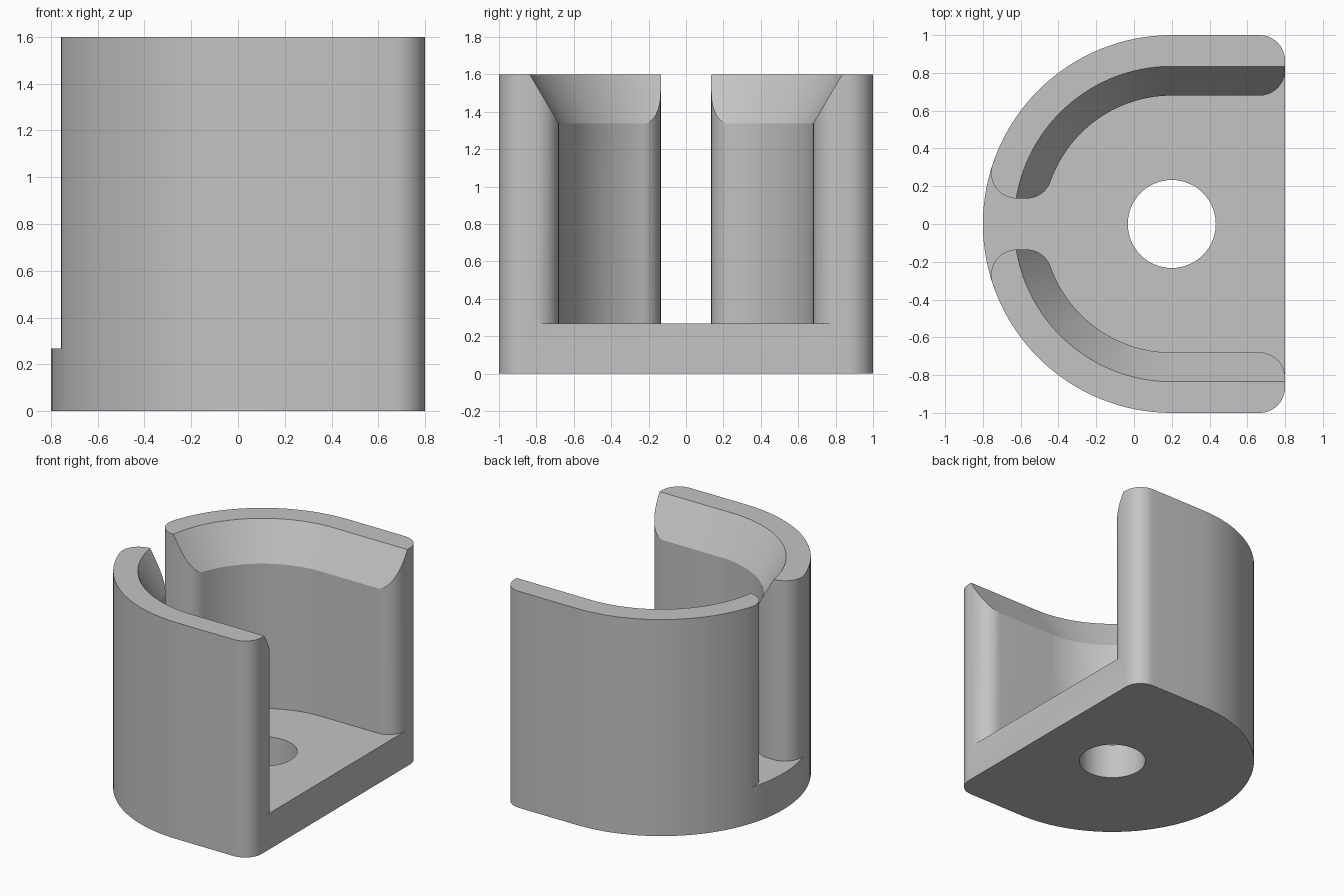
import bpy, bmesh, math

if "Cube" in bpy.data.objects:
    bpy.data.objects.remove(bpy.data.objects["Cube"])

CX = 0.2                      # centre of the round end
R_OUT, R_IN, R_TOP = 1.0, 0.68, 0.835
X_END, SLOT, F = 0.8, 0.135, 0.135
FLOOR, LIP, TOP = 0.267, 1.337, 1.6


def arc(cx, cy, r, a0, a1, n):
    pts = []
    for i in range(n + 1):
        a = math.radians(a0 + (a1 - a0) * i / n)
        pts.append((cx + r * math.cos(a), cy + r * math.sin(a)))
    return pts


def mirror_y(pts):
    """Close a half outline (y > 0) with its mirror image."""
    return pts + [(x, -y) for x, y in reversed(pts) if abs(y) > 1e-6]


def loft(name, low, z0, high, z1):
    bm = bmesh.new()
    a = [bm.verts.new((x, y, z0)) for x, y in low]
    b = [bm.verts.new((x, y, z1)) for x, y in high]
    n = len(a)
    bm.faces.new(a)
    bm.faces.new(b)
    for i in range(n):
        j = (i + 1) % n
        bm.faces.new((a[i], a[j], b[j], b[i]))
    bmesh.ops.recalc_face_normals(bm, faces=bm.faces)
    me = bpy.data.meshes.new(name)
    bm.to_mesh(me)
    bm.free()
    ob = bpy.data.objects.new(name, me)
    bpy.context.collection.objects.link(ob)
    return ob


# Outer body: round on the left, straight sides, filleted right corners
outer = arc(CX, 0, R_OUT, 180, 90, 32) + arc(X_END - F, R_OUT - F, F, 90, 0, 10)
body = loft("holder_body", mirror_y(outer), 0, mirror_y(outer), TOP)

# Channel cutter: slot opening with rounded lips, round pocket, flared open end
cy = SLOT + F
ox = CX - math.sqrt((R_OUT - F) ** 2 - cy ** 2)
ix = CX - math.sqrt((R_IN + F) ** 2 - cy ** 2)
a_out = math.degrees(math.atan2(cy, ox - CX))
a_in = math.degrees(math.atan2(cy, ix - CX))
ra = math.radians(a_out)
channel = [(CX + 1.2 * math.cos(ra), 1.2 * math.sin(ra))]
channel += arc(ox, cy, F, a_out, 270, 10)
channel += arc(ix, cy, F, 270, a_in + 180, 10)
channel += arc(CX, 0, R_IN, a_in, 90, 26)[1:]
channel += arc(X_END - F, R_IN + F, F, 270, 360, 10)
channel += [(X_END + 0.2, R_IN + F)]
channel = mirror_y(channel)
cutters = [loft("channel_cutter", channel, FLOOR, channel, TOP + 0.2)]


# Sloped lip cutter around the top of the pocket
def pocket(r):
    return mirror_y(arc(CX, 0, r, 180, 90, 32) + [(X_END + 0.2, r)])


slope = (R_TOP - R_IN) / (TOP - LIP)
cutters.append(loft("lip_cutter", pocket(R_IN - 0.02 * slope), LIP - 0.02,
                    pocket(R_TOP + 0.1 * slope), TOP + 0.1))

# Hole through the floor
ring = arc(CX, 0, 0.233, 0, 360, 56)[:-1]
cutters.append(loft("hole_cutter", ring, -0.1, ring, FLOOR + 0.1))

bpy.context.view_layer.objects.active = body
body.select_set(True)
for c in cutters:
    m = body.modifiers.new(c.name, 'BOOLEAN')
    m.operation = 'DIFFERENCE'
    m.solver = 'EXACT'
    m.object = c
    bpy.ops.object.modifier_apply(modifier=m.name)
    bpy.data.objects.remove(c)

# One flat grey, smooth curved walls with crisp edges
grey = bpy.data.materials.new("light_grey")
grey.diffuse_color = (0.55, 0.55, 0.55, 1)
grey.use_nodes = True
grey.node_tree.nodes["Principled BSDF"].inputs["Base Color"].default_value = grey.diffuse_color
body.data.materials.clear()
body.data.materials.append(grey)
bpy.ops.object.shade_smooth_by_angle(angle=math.radians(25))
